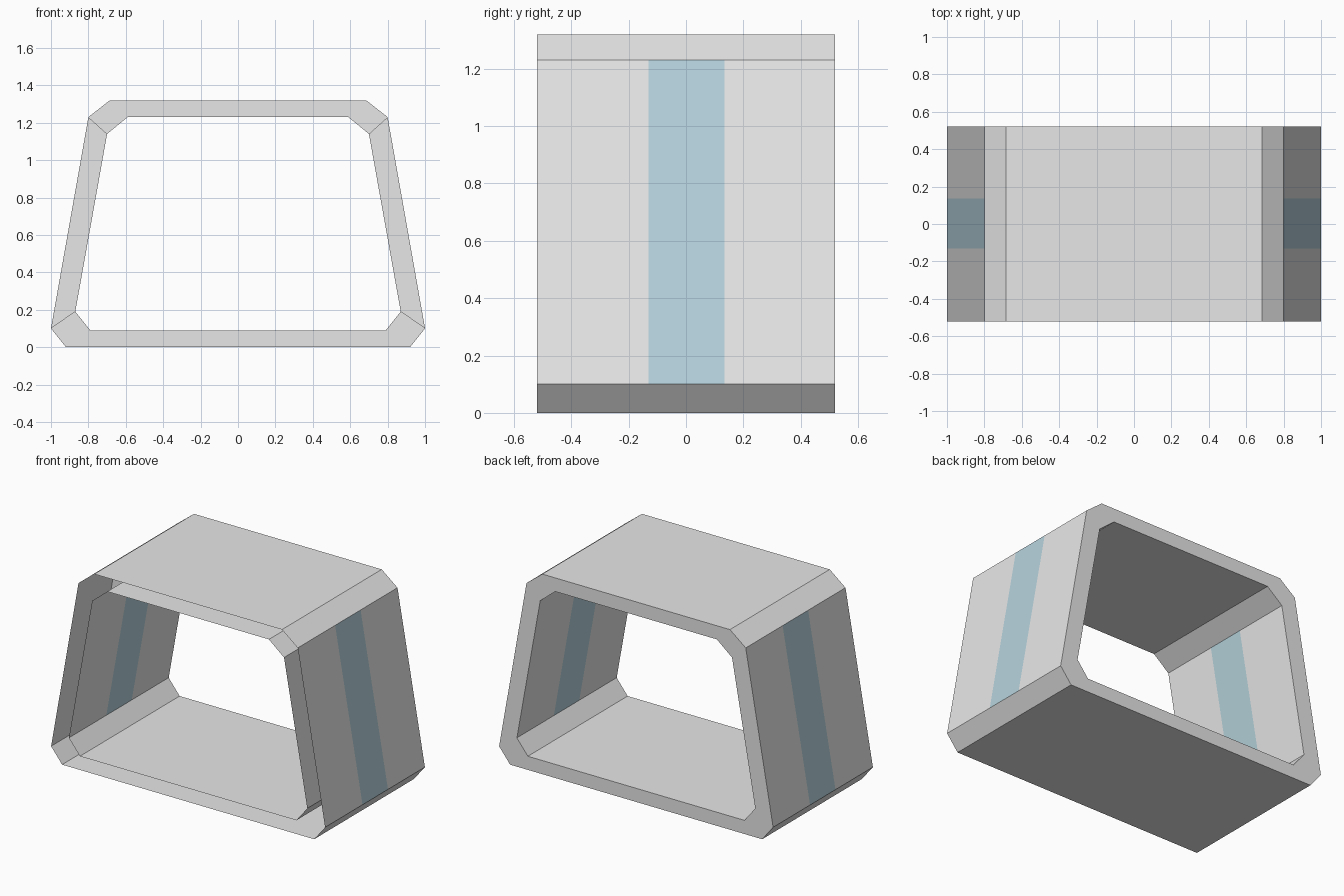
import bpy, bmesh

cube = bpy.data.objects.get("Cube")
if cube:
    bpy.data.objects.remove(cube, do_unlink=True)


def material(name, rgb):
    mat = bpy.data.materials.new(name)
    mat.use_nodes = True
    color = (*rgb, 1.0)
    mat.diffuse_color = color
    mat.node_tree.nodes["Principled BSDF"].inputs["Base Color"].default_value = color
    return mat


MATERIALS = [material("light_grey", (0.8, 0.8, 0.8)),
             material("pale_blue", (0.47, 0.65, 0.72))]

# Right half of each cross-section, bottom to top (x, z)
OUTER = [(0.92, 0.0), (1.0, 0.1), (0.8, 1.23), (0.685, 1.32)]
INNER = [(0.79, 0.09), (0.87, 0.19), (0.7, 1.14), (0.59, 1.23)]
STATIONS = [-0.52, -0.13, 0.135, 0.52]
SIDE_WALLS = (1, 5)   # profile segments that carry the blue band


def closed(half):
    """Mirror a half section into a closed loop."""
    return half + [(-x, z) for x, z in reversed(half)]


def finish(name, bm):
    mesh = bpy.data.meshes.new(name)
    bm.normal_update()
    bm.to_mesh(mesh)
    bm.free()
    for mat in MATERIALS:
        mesh.materials.append(mat)
    obj = bpy.data.objects.new(name, mesh)
    bpy.context.collection.objects.link(obj)
    return obj


def add_tube(bm, section, inward):
    """Sweep a section through the stations, banding the side walls."""
    rings = [[bm.verts.new((x, y, z)) for x, z in section] for y in STATIONS]
    count = len(section)
    for band, (near, far) in enumerate(zip(rings, rings[1:])):
        for i in range(count):
            j = (i + 1) % count
            quad = [near[i], near[j], far[j], far[i]]
            face = bm.faces.new(quad[::-1] if inward else quad)
            face.material_index = int(i in SIDE_WALLS and band == 1)
    return rings[-1]


# Double-walled shell: closed rim at the back, open cavity at the front
outer, inner = closed(OUTER), closed(INNER)
bm = bmesh.new()
back_outer = add_tube(bm, outer, False)
back_inner = add_tube(bm, inner, True)
for i in range(len(outer)):
    j = (i + 1) % len(outer)
    bm.faces.new([back_outer[i], back_outer[j], back_inner[j], back_inner[i]])
finish("frame_shell", bm)

# Partitions inside the side cavities at the edges of the blue band
for side, seg in zip(("left", "right"), SIDE_WALLS):
    bm = bmesh.new()
    corners = [outer[seg], inner[seg], inner[seg + 1], outer[seg + 1]]
    for y, order in ((STATIONS[1], -1), (STATIONS[2], 1)):
        bm.faces.new([bm.verts.new((x, y, z)) for x, z in corners[::order]])
    bmesh.ops.recalc_face_normals(bm, faces=bm.faces)
    finish(side + "_window_partition", bm)
